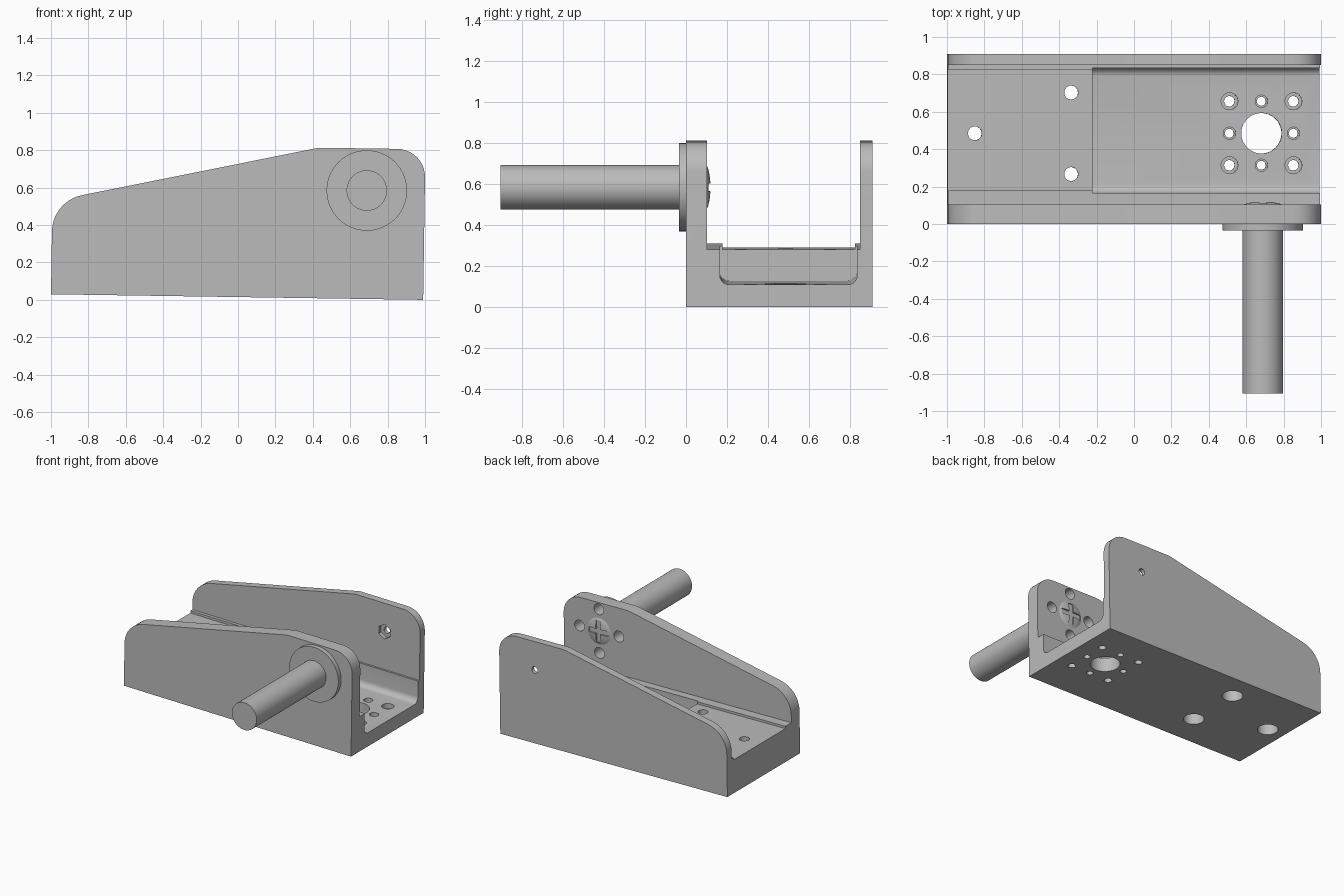
import bpy, bmesh, math
from mathutils import Matrix, Vector

if "Cube" in bpy.data.objects:
    bpy.data.objects.remove(bpy.data.objects["Cube"], do_unlink=True)

grey = bpy.data.materials.new("plain grey")
grey.use_nodes = True
grey.diffuse_color = (0.5, 0.5, 0.5, 1)
grey.node_tree.nodes["Principled BSDF"].inputs["Base Color"].default_value = (0.5, 0.5, 0.5, 1)


def finish(bm, name):
    bmesh.ops.recalc_face_normals(bm, faces=bm.faces)
    mesh = bpy.data.meshes.new(name)
    bm.to_mesh(mesh)
    bm.free()
    mesh.materials.append(grey)
    ob = bpy.data.objects.new(name, mesh)
    bpy.context.collection.objects.link(ob)
    return ob


def prism(name, points, offset):
    """Extrude a closed outline of 3D points along offset."""
    bm = bmesh.new()
    face = bm.faces.new([bm.verts.new(p) for p in points])
    new = bmesh.ops.extrude_face_region(bm, geom=[face])["geom"]
    bmesh.ops.translate(bm, vec=offset, verts=[v for v in new if isinstance(v, bmesh.types.BMVert)])
    return finish(bm, name)


def box(name, lo, hi):
    x, y, z = lo
    return prism(name, [lo, (hi[0], y, z), (hi[0], hi[1], z), (x, hi[1], z)], (0, 0, hi[2] - z))


def rod(name, start, end, r, sides=48):
    """Cylinder between two points."""
    a, b = Vector(start), Vector(end)
    bm = bmesh.new()
    turn = (b - a).to_track_quat('Z', 'Y').to_matrix().to_4x4()
    bmesh.ops.create_cone(bm, cap_ends=True, segments=sides, radius1=r, radius2=r,
                          depth=(b - a).length,
                          matrix=Matrix.Translation((a + b) / 2) @ turn)
    return finish(bm, name)


def rounded(corners, steps=10):
    """Outline from (u, v, fillet radius) corners."""
    out = []
    for i, (u, v, r) in enumerate(corners):
        p = Vector((u, v))
        if r == 0:
            out.append(p)
            continue
        d1 = (Vector(corners[i - 1][:2]) - p).normalized()
        d2 = (Vector(corners[(i + 1) % len(corners)][:2]) - p).normalized()
        half = d1.angle(d2) / 2
        centre = p + (d1 + d2).normalized() * r / math.sin(half)
        s = p + d1 * r / math.tan(half) - centre
        e = p + d2 * r / math.tan(half) - centre
        sweep = s.angle_signed(e)
        for k in range(steps + 1):
            out.append(centre + Matrix.Rotation(-sweep * k / steps, 2) @ s)
    return out


def cut(ob, cutters):
    bpy.context.view_layer.objects.active = ob
    for c in cutters:
        mod = ob.modifiers.new("cut", 'BOOLEAN')
        mod.operation, mod.solver, mod.object = 'DIFFERENCE', 'EXACT', c
        bpy.ops.object.modifier_apply(modifier=mod.name)
        bpy.data.objects.remove(c, do_unlink=True)


CX, CY, CZ = 0.68, 0.485, 0.58   # axle and hole pattern centre

# Bracket body: side outline extruded across the width
side = rounded([(-1, 0, 0), (0.99, 0, 0), (0.99, 0.805, 0.15),
                (0.42, 0.805, 0.2), (-1, 0.498, 0.2)])
body = prism("bracket_body", [(u, 0, v) for u, v in side], (0, 0.91, 0))

# Space between the walls, shallow channel and deep open pocket
pocket = rounded([(0.165, 0.11, 0.045), (0.835, 0.11, 0.045), (0.835, 0.4, 0), (0.165, 0.4, 0)], 6)
cutters = [box("gap", (-1.2, 0.103, 0.28), (1.2, 0.85, 1.2)),
           box("channel", (-1.2, 0.178, 0.262), (1.2, 0.825, 0.4)),
           prism("pocket", [(-0.225, u, v) for u, v in pocket], (1.5, 0, 0))]

# Mounting holes at the low end, counterbored from below
for x, y in ((-0.855, CY), (-0.34, CY + 0.218), (-0.34, CY - 0.218)):
    cutters.append(rod("hole", (x, y, -0.1), (x, y, 0.5), 0.037, 32))
    cutters.append(rod("bore", (x, y, -0.1), (x, y, 0.18), 0.075, 32))

# Pocket floor: large hole ringed by eight stepped holes
cutters.append(rod("hole", (CX, CY, -0.1), (CX, CY, 0.3), 0.108, 64))
for i in (-1, 0, 1):
    for j in (-1, 0, 1):
        if i or j:
            x, y = CX + 0.171 * i, CY + 0.171 * j
            corner = i and j
            cutters.append(rod("hole", (x, y, -0.1), (x, y, 0.3), 0.028 if corner else 0.024, 24))
            cutters.append(rod("bore", (x, y, 0.07), (x, y, 0.3), 0.045 if corner else 0.033, 24))

# Back wall: bolt hole with hexagonal nut seat
cutters.append(rod("hole", (CX, 0.8, CZ), (CX, 1, CZ), 0.026, 24))
cutters.append(rod("nut_seat", (CX, 0.8, CZ), (CX, 0.88, CZ), 0.058, 6))

# Front wall: four holes around the axle
for i, j in ((1, 0), (-1, 0), (0, 1), (0, -1)):
    x, z = CX + 0.172 * i, CZ + 0.172 * j
    cutters.append(rod("hole", (x, -0.1, z), (x, 0.2, z), 0.043, 32))
cut(body, cutters)

# Axle and flange
axle = rod("axle", (CX, -0.905, CZ), (CX, -0.02, CZ), 0.108, 64)
flange = rod("axle_flange", (CX, -0.035, CZ), (CX, 0, CZ), 0.215, 72)

# Domed screw head with a cross slot
bm = bmesh.new()
rim = [bm.verts.new((0.115 * math.cos(t), 0.09 + 0.03 * math.sin(t), 0))
       for t in [k * math.pi / 16 for k in range(9)]]
rim.append(bm.verts.new((0, 0.08, 0)))
rim.append(bm.verts.new((0.115, 0.08, 0)))
edges = [bm.edges.new((rim[k - 1], rim[k])) for k in range(1, 9)]
edges += [bm.edges.new((rim[9], rim[10])), bm.edges.new((rim[10], rim[0]))]
bmesh.ops.spin(bm, geom=rim + edges, axis=(0, 1, 0), cent=(0, 0, 0),
               angle=math.tau, steps=48, use_duplicate=False)
bmesh.ops.remove_doubles(bm, verts=bm.verts, dist=0.0005)
bmesh.ops.translate(bm, vec=(CX, 0, CZ), verts=bm.verts)
screw = finish(bm, "screw_head")
cut(screw, [box("slot", (CX - a, 0.104, CZ - b), (CX + a, 0.2, CZ + b))
            for a, b in ((0.085, 0.02), (0.02, 0.085))])

# Slight tilt of the whole assembly, then sharp-edged smooth shading
tilt = (Matrix.Translation((0.99, 0, 0)) @ Matrix.Rotation(0.015, 4, 'Y')
        @ Matrix.Translation((-0.99, 0, 0)))
for ob in (body, axle, flange, screw):
    ob.data.transform(tilt)
    bpy.ops.object.select_all(action='DESELECT')
    ob.select_set(True)
    bpy.context.view_layer.objects.active = ob
    bpy.ops.object.shade_smooth_by_angle(angle=math.radians(30))
